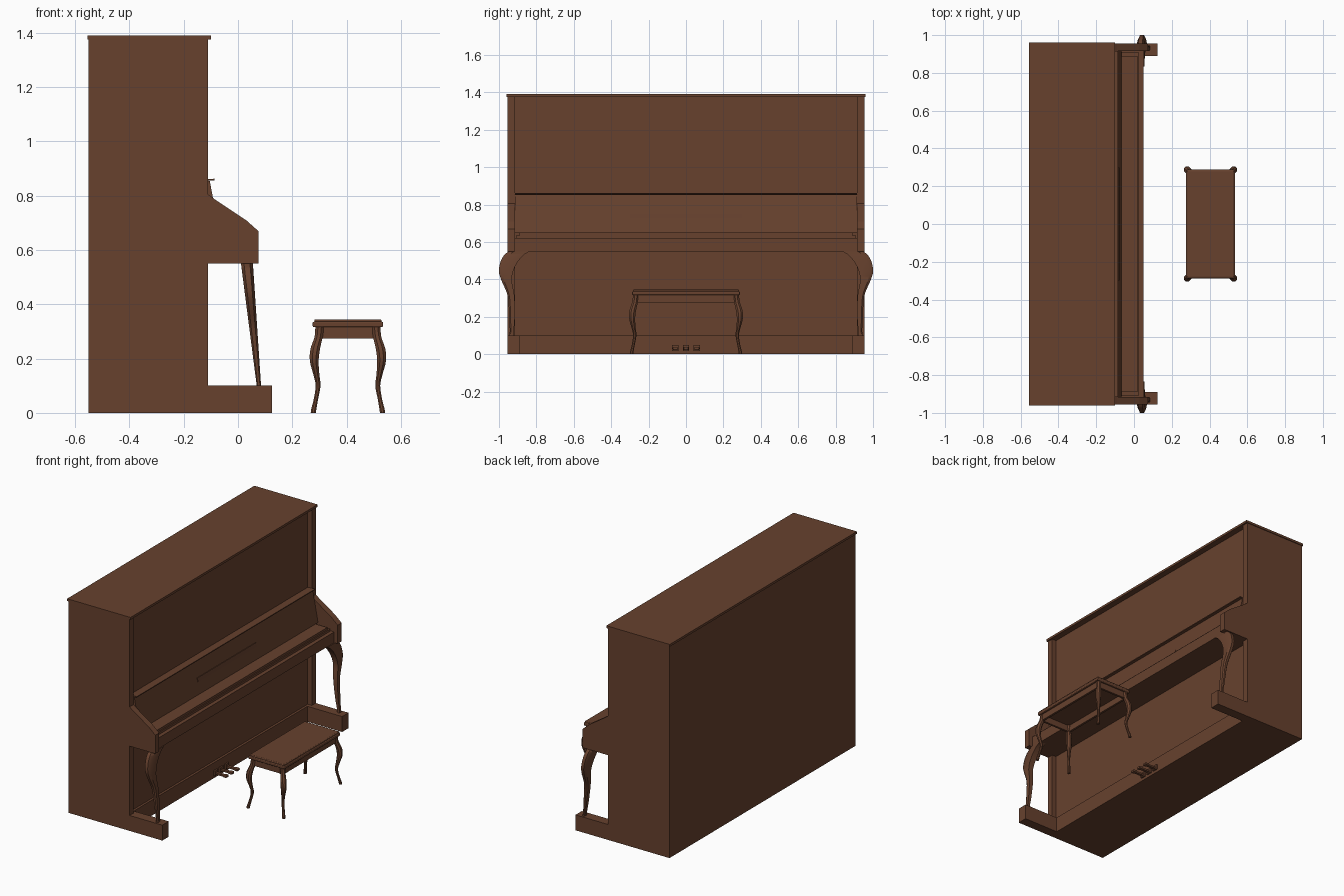
import bpy, bmesh
from mathutils import Vector

cube = bpy.data.objects.get("Cube")
if cube:
    bpy.data.objects.remove(cube, do_unlink=True)

wood = bpy.data.materials.new("brown wood")
wood.use_nodes = True
COLOUR = (0.135, 0.053, 0.027, 1)
wood.diffuse_color = COLOUR
wood.node_tree.nodes["Principled BSDF"].inputs["Base Color"].default_value = COLOUR


def finish(name, bm, bevel=0, smooth=False):
    bmesh.ops.recalc_face_normals(bm, faces=bm.faces)
    mesh = bpy.data.meshes.new(name)
    bm.to_mesh(mesh)
    bm.free()
    mesh.materials.append(wood)
    ob = bpy.data.objects.new(name, mesh)
    bpy.context.collection.objects.link(ob)
    if bevel:
        mod = ob.modifiers.new("soft edges", "BEVEL")
        mod.width = bevel
        mod.segments = 3
    if smooth:
        bpy.ops.object.select_all(action="DESELECT")
        ob.select_set(True)
        bpy.context.view_layer.objects.active = ob
        bpy.ops.object.shade_smooth_by_angle()
    return ob


def box(name, x, y, z, bevel=0):
    bm = bmesh.new()
    bmesh.ops.create_cube(bm, size=1)
    for v in bm.verts:
        v.co = Vector([(a + b) / 2 + c * (b - a) for (a, b), c in zip((x, y, z), v.co)])
    return finish(name, bm, bevel)


def prism(name, profile, y0, y1):
    """Extrude an x-z profile along y."""
    bm = bmesh.new()
    face = bm.faces.new([bm.verts.new((x, y0, z)) for x, z in profile])
    new = bmesh.ops.extrude_face_region(bm, geom=[face])["geom"]
    moved = [g for g in new if isinstance(g, bmesh.types.BMVert)]
    bmesh.ops.translate(bm, verts=moved, vec=(0, y1 - y0, 0))
    return finish(name, bm)


def loft(name, rings):
    """Skin a stack of closed rings and cap the ends."""
    bm = bmesh.new()
    loops = [[bm.verts.new(p) for p in ring] for ring in rings]
    for a, b in zip(loops, loops[1:]):
        for i in range(len(a)):
            j = (i + 1) % len(a)
            bm.faces.new((a[i], a[j], b[j], b[i]))
    bm.faces.new(loops[0])
    bm.faces.new(loops[-1])
    return finish(name, bm, smooth=True)


def smooth_path(keys, steps=4):
    """Catmull-Rom interpolation through tuples of numbers."""
    keys = [Vector(k) for k in keys]
    pts = [keys[0]] + keys + [keys[-1]]
    out = []
    for a, b, c, d in zip(pts, pts[1:], pts[2:], pts[3:]):
        for i in range(steps):
            t = i / steps
            out.append((2 * b + (c - a) * t + (2 * a - 5 * b + 4 * c - d) * t * t
                        + (3 * b - a - 3 * c + d) * t ** 3) / 2)
    return out + [keys[-1]]


# Case: back block, lid and plinth between the side walls
box("case_body", (-.55, -.14), (-.916, .916), (0, 1.375))
box("case_lid", (-.555, -.1), (-.96, .96), (1.375, 1.39))
box("plinth", (-.15, -.125), (-.9, .9), (0, .1))

# Side walls with sloping cheeks
cheek = [(-.55, 0), (-.11, 0), (-.11, .55), (.075, .55), (.075, .67),
         (.03, .71), (-.09, .79), (-.11, .805), (-.11, 1.375), (-.55, 1.375)]

# Piano leg: height, inner edge, outer edge
leg_keys = [(.55, .834, .945), (.53, .868, .972), (.49, .902, .993), (.44, .925, 1.0),
            (.39, .931, .985), (.31, .917, .953), (.2, .915, .946), (.13, .92, .942),
            (.1, .92, .945)]

for side, s in (("left", 1), ("right", -1)):
    prism(side + "_side_wall", cheek, s * .915, s * .955)
    box(side + "_foot", (-.14, .125), sorted((s * .89, s * .955)), (0, .1))
    rings = []
    for z, inner, outer in smooth_path(leg_keys):
        t = (.55 - z) / .45
        mid, half = .033 + .044 * t, .022 - .014 * t
        edge = (outer - inner) * .25
        rings.append([(mid - half, s * inner, z), (mid + half, s * inner, z),
                      (mid + half, s * (outer - edge), z), (mid + half * .5, s * outer, z),
                      (mid - half * .5, s * outer, z), (mid - half, s * (outer - edge), z)])
    loft(side + "_leg", rings)

# Keyboard bed and closed key cover
box("key_bed", (-.14, .05), (-.915, .915), (.55, .62))
box("key_cover_base", (-.14, .025), (-.91, .91), (.62, .635))
box("key_cover", (-.14, .018), (-.89, .89), (.635, .65))

# Leaning music desk with its cap rail and narrow book rest
prism("music_desk", [(-.14, .65), (-.066, .65), (-.104, .855), (-.14, .855)], -.915, .915)
prism("desk_cap", [(-.14, .853), (-.086, .857), (-.086, .863), (-.14, .859)], -.915, .915)
prism("book_rest", [(-.086, .725), (-.077, .725), (-.081, .75), (-.09, .75)], -.3, .3)

# Pedals
for i, name in enumerate(("left", "middle", "right")):
    y = .057 * (1 - i)
    box(name + "_pedal_block", (-.13, -.115), (y - .017, y + .017), (.018, .05))
    box(name + "_pedal", (-.125, -.055), (y - .009, y + .009), (.025, .036))
    box(name + "_pedal_tip", (-.06, -.035), (y - .014, y + .014), (.023, .038), .004)

# Bench seat and apron
CX = .405
box("bench_seat_board", (CX - .13, CX + .13), (-.288, .288), (.316, .336), .005)
box("bench_seat_top", (CX - .124, CX + .124), (-.283, .283), (.33, .345), .005)
for s in (-1, 1):
    box("bench_end_apron", (CX - .115, CX + .115), sorted((s * .262, s * .276)), (.275, .318))
    box("bench_long_apron", sorted((CX + s * .101, CX + s * .115)), (-.275, .275), (.275, .318))

# Bench legs: height, outer offset, thickness
bench_keys = [(.32, .12, .032), (.28, .123, .03), (.235, .138, .035), (.19, .14, .032),
              (.14, .127, .022), (.1, .119, .018), (.05, .126, .016), (.015, .135, .019),
              (0, .137, .019)]
for sx in (-1, 1):
    for sy in (-1, 1):
        rings = []
        for z, out, thick in smooth_path(bench_keys):
            a, b, c = out, out - thick, thick * .3
            shape = [(a - c, a), (a, a - c), (a, b + c), (a - c, b),
                     (b + c, b), (b, b + c), (b, a - c), (b + c, a)]
            rings.append([(CX + sx * u, sy * (v + .164), z) for u, v in shape])
        loft("bench_leg", rings)
